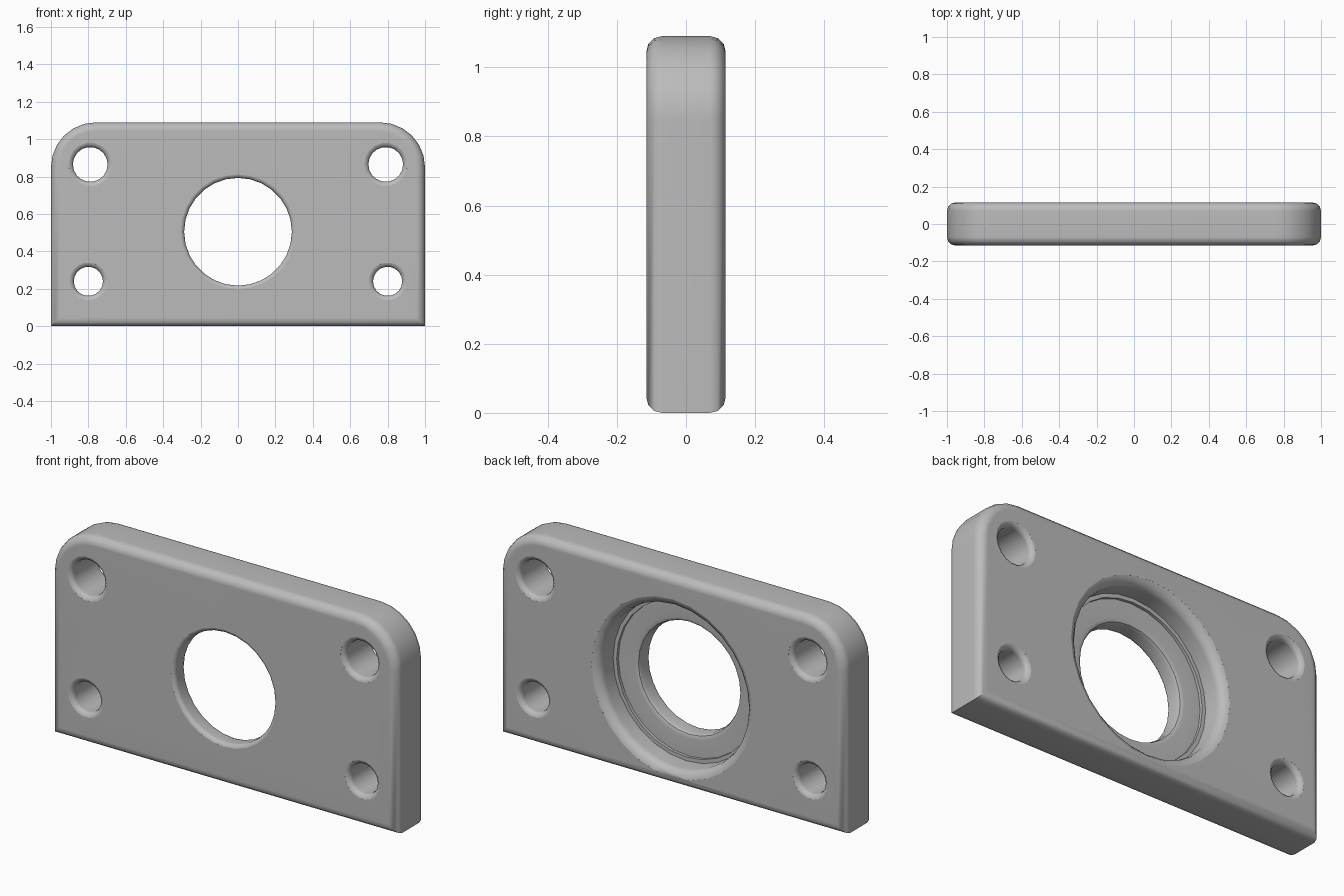
import bpy, bmesh, math
from mathutils import Matrix, Vector

cube = bpy.data.objects.get("Cube")
if cube:
    bpy.data.objects.remove(cube, do_unlink=True)

HALF_W, HEIGHT, HALF_T, CORNER, ROUND = 1.0, 1.09, 0.115, 0.24, 0.045

grey = bpy.data.materials.new("plain grey")
grey.use_nodes = True
colour = (0.5, 0.5, 0.5, 1)
grey.diffuse_color = colour
grey.node_tree.nodes["Principled BSDF"].inputs["Base Color"].default_value = colour


def make_object(name, bm):
    bmesh.ops.recalc_face_normals(bm, faces=bm.faces)
    mesh = bpy.data.meshes.new(name)
    bm.to_mesh(mesh)
    bm.free()
    mesh.materials.append(grey)
    obj = bpy.data.objects.new(name, mesh)
    bpy.context.collection.objects.link(obj)
    return obj


def lathe(name, x, z, profile, sides):
    """Solid turned around the y axis from (radius, y) points."""
    bm = bmesh.new()
    rings = []
    for r, y in profile:
        angles = [2 * math.pi * i / sides for i in range(sides)]
        rings.append([bm.verts.new((x + r * math.cos(a), y, z + r * math.sin(a))) for a in angles])
    for low, high in zip(rings, rings[1:]):
        for i in range(sides):
            j = (i + 1) % sides
            bm.faces.new((low[i], low[j], high[j], high[i]))
    bm.faces.new(rings[0])
    bm.faces.new(rings[-1])
    return make_object(name, bm)


def rounded_mouth(r, side, lip, y=HALF_T):
    """Flared hole edge, from inside the hole out past the surface."""
    steps = [math.radians(a) for a in (0, 30, 60, 85)]
    pts = [(r + lip * (1 - math.cos(a)), side * (y - lip + lip * math.sin(a))) for a in steps]
    return pts + [(pts[-1][0] + lip * 0.1, side * (y + 0.02))]


# Plate with two rounded upper corners and softened front and back rims
bm = bmesh.new()
outline = [(-HALF_W, 0), (HALF_W, 0)]
for side, start in ((1, 0), (-1, 90)):
    for i in range(7):
        a = math.radians(start + 15 * i)
        outline.append((side * (HALF_W - CORNER) + CORNER * math.cos(a),
                        HEIGHT - CORNER + CORNER * math.sin(a)))
front = bm.faces.new([bm.verts.new((x, -HALF_T, z)) for x, z in outline])
extruded = bmesh.ops.extrude_face_region(bm, geom=[front])["geom"]
bmesh.ops.translate(bm, vec=(0, 2 * HALF_T, 0),
                    verts=[v for v in extruded if isinstance(v, bmesh.types.BMVert)])
rims = [e for e in bm.edges if abs(e.verts[0].co.y - e.verts[1].co.y) < 0.001]
bmesh.ops.bevel(bm, geom=rims, offset=ROUND, segments=3, profile=0.5, affect='EDGES')
plate = make_object("mounting_plate", bm)

# Bolt holes, the upper pair slightly larger
cutters = []
for side, label in ((1, "left"), (-1, "right")):
    for level, x, z, r in (("upper", 0.79, 0.865, 0.093), ("lower", 0.80, 0.24, 0.078)):
        profile = rounded_mouth(r, -1, 0.025)[::-1] + rounded_mouth(r, 1, 0.025)
        cutters.append(lathe(f"{level}_{label}_hole_cutter", side * x, z, profile, 18))

# Central bore with a stepped bearing seat at the back
FLOOR = -0.02
bore = rounded_mouth(0.288, -1, 0.02)[::-1]
bore += [(0.288, FLOOR - 0.025), (0.295, FLOOR - 0.008), (0.313, FLOOR)]
bore += [(0.405, FLOOR), (0.405, FLOOR + 0.015), (0.425, FLOOR + 0.015)]
bore += rounded_mouth(0.425, 1, 0.045)
cutters.append(lathe("central_bore_cutter", 0, 0.505, bore, 28))

# Cut the holes
for cutter in cutters:
    cutter.hide_render = True
    cutter.hide_set(True)
    cut = plate.modifiers.new(cutter.name, 'BOOLEAN')
    cut.operation = 'DIFFERENCE'
    cut.solver = 'EXACT'
    cut.object = cutter

# Bake the cuts, remove the cutters and smooth the shading
bpy.context.view_layer.update()
graph = bpy.context.evaluated_depsgraph_get()
finished = bpy.data.meshes.new_from_object(plate.evaluated_get(graph))
plate.modifiers.clear()
plate.data = finished
for cutter in cutters:
    bpy.data.objects.remove(cutter, do_unlink=True)
bpy.ops.object.select_all(action='DESELECT')
plate.select_set(True)
bpy.context.view_layer.objects.active = plate
bpy.ops.object.shade_smooth_by_angle(angle=math.radians(35))
weighted = plate.modifiers.new("even shading", 'WEIGHTED_NORMAL')
weighted.keep_sharp = True
